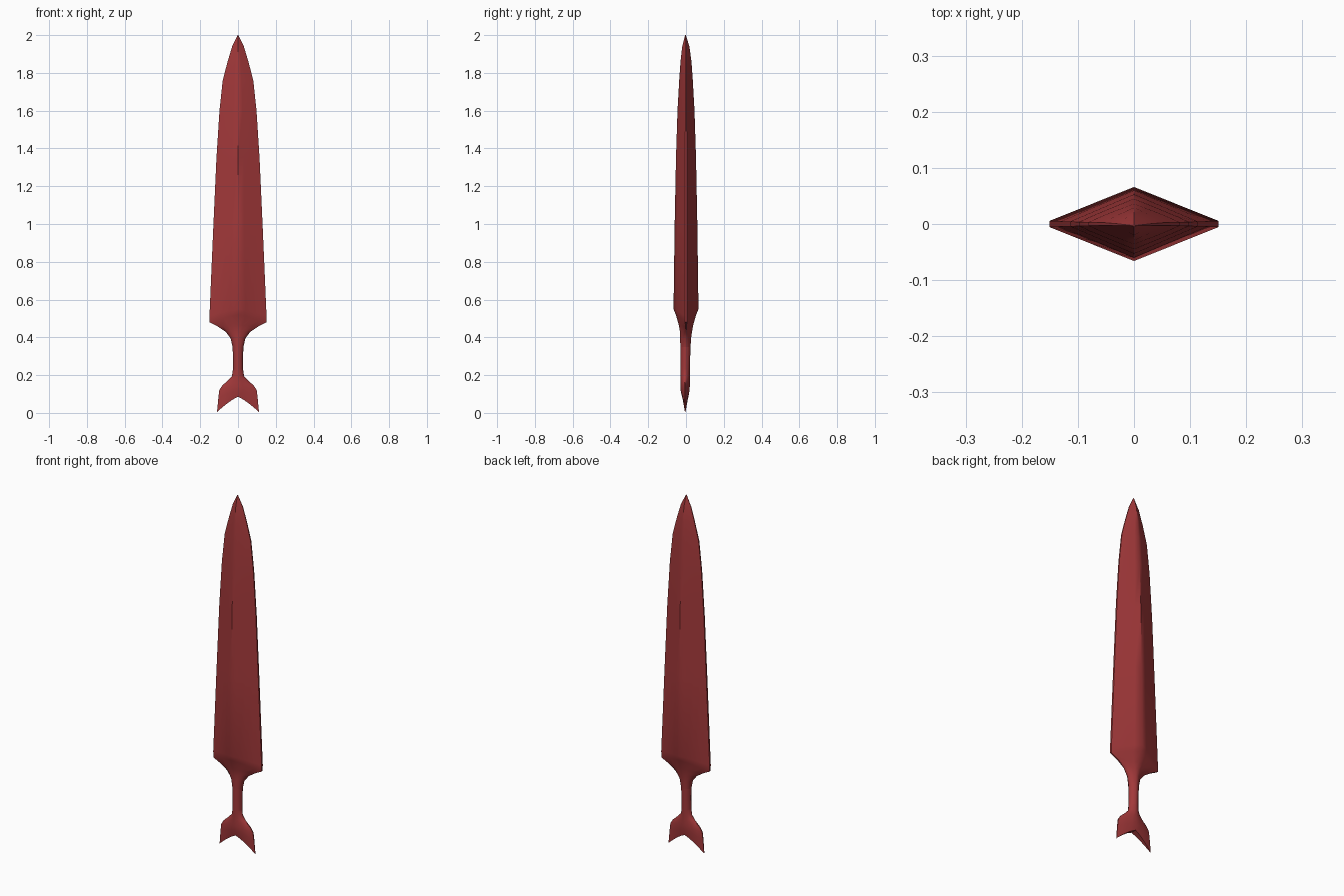
import bpy
import bmesh
import math

if "Cube" in bpy.data.objects:
    bpy.data.objects.remove(bpy.data.objects["Cube"])

red = bpy.data.materials.new("dark_red")
red.diffuse_color = (0.36, 0.04, 0.042, 1)
red.use_nodes = True
red.node_tree.nodes["Principled BSDF"].inputs["Base Color"].default_value = red.diffuse_color

COLS = [1, 0.75, 0.5, 0.25, 0, -0.25, -0.5, -0.75, -1]


def ring(bm, zc, ze, w, d, bulge, y0):
    """Lens-shaped section: centre height, edge height, half width, half depth,
    roundness (0 = diamond, 1 = ellipse), y offset."""
    pts = []
    for side in (-1, 1):
        for u in (COLS if side < 0 else COLS[::-1]):
            a = abs(u)
            diamond = 1 - 0.92 * a
            rounded = max(0.15, math.sqrt(1 - a * a))
            y = d * (diamond + (rounded - diamond) * bulge)
            pts.append(bm.verts.new((u * w, y0 + side * y, zc + (ze - zc) * a ** 1.25)))
    return pts


def loft(name, rows, cap_start=False, cap_end=False):
    bm = bmesh.new()
    rings = [ring(bm, *r) for r in rows]
    n = len(rings[0])
    for a, b in zip(rings, rings[1:]):
        for i in range(n):
            j = (i + 1) % n
            bm.faces.new((a[i], a[j], b[j], b[i]))
    # close an end by bridging its front and back halves
    for r, on in ((rings[0], cap_start), (rings[-1], cap_end)):
        if on:
            for i in range(len(COLS) - 1):
                bm.faces.new((r[i], r[i + 1], r[n - 2 - i], r[n - 1 - i]))
    bmesh.ops.recalc_face_normals(bm, faces=bm.faces[:])
    me = bpy.data.meshes.new(name)
    bm.to_mesh(me)
    bm.free()
    me.materials.append(red)
    ob = bpy.data.objects.new(name, me)
    bpy.context.collection.objects.link(ob)
    bpy.ops.object.select_all(action='DESELECT')
    ob.select_set(True)
    bpy.context.view_layer.objects.active = ob
    bpy.ops.object.shade_smooth_by_angle(angle=math.radians(45))
    return ob


neck = (0.35, 0.35, 0.029, 0.027, 0.8, -0.003)
grip_end = (0.23, 0.23, 0.027, 0.025, 0.8, -0.005)

# tapering diamond blade with curved shoulders
loft("blade", [
    (2.0, 2.0, 0.002, 0.002, 0, -0.003),
    (1.94, 1.94, 0.031, 0.019, 0.1, -0.001),
    (1.86, 1.86, 0.055, 0.029, 0.1, 0),
    (1.76, 1.76, 0.081, 0.036, 0.1, 0),
    (1.60, 1.60, 0.098, 0.045, 0.05, 0),
    (1.35, 1.35, 0.114, 0.053, 0, 0),
    (1.0, 1.0, 0.130, 0.060, 0, 0),
    (0.55, 0.515, 0.151, 0.066, 0, 0),
    (0.52, 0.48, 0.151, 0.054, 0, 0),
    (0.465, 0.458, 0.108, 0.038, 0.2, 0),
    (0.43, 0.43, 0.066, 0.032, 0.4, 0),
    (0.395, 0.395, 0.039, 0.029, 0.7, -0.002),
    neck,
], cap_start=True)

# slim rounded grip
loft("grip", [neck, (0.29, 0.29, 0.026, 0.026, 0.8, -0.004), grip_end])

# forked fishtail pommel
loft("fishtail_pommel", [
    grip_end,
    (0.20, 0.195, 0.032, 0.025, 0.7, -0.005),
    (0.18, 0.175, 0.050, 0.025, 0.5, -0.005),
    (0.16, 0.145, 0.083, 0.025, 0.35, -0.005),
    (0.14, 0.12, 0.099, 0.025, 0.3, -0.005),
    (0.12, 0.08, 0.104, 0.024, 0.3, -0.005),
    (0.085, 0.005, 0.111, 0.017, 0.1, -0.004),
], cap_end=True)
